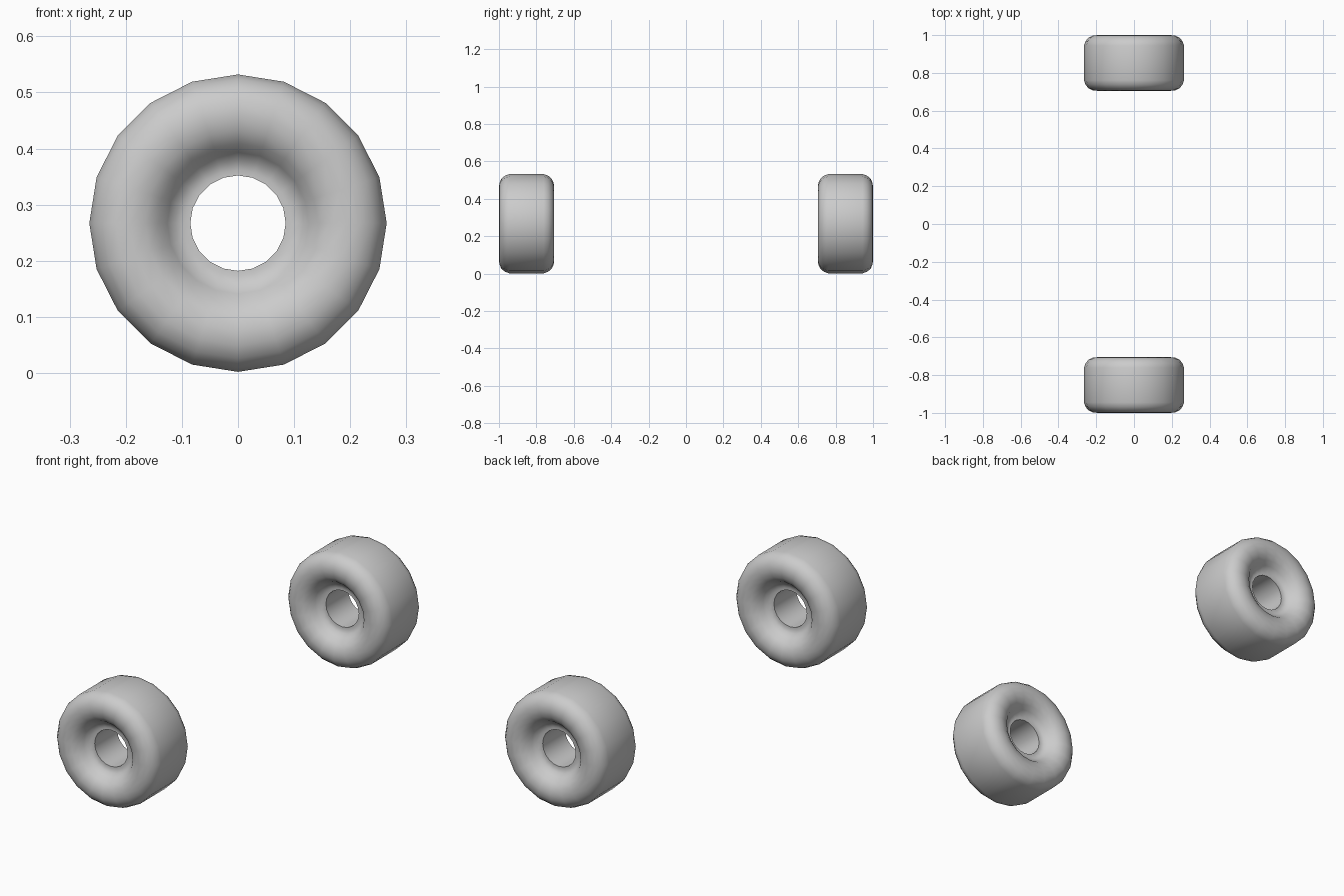
import bpy, bmesh, math

if "Cube" in bpy.data.objects:
    bpy.data.objects.remove(bpy.data.objects["Cube"])

SIDES = 20
AXLE_Z = 0.267
WHEEL_Y = 0.8525

# Half of the tyre section: (radius, distance from the wheel's middle plane)
HALF = [(0.085, 0.083), (0.095, 0.083), (0.112, 0.088), (0.126, 0.104),
        (0.142, 0.126), (0.165, 0.141), (0.192, 0.1475), (0.218, 0.145),
        (0.241, 0.134), (0.257, 0.115), (0.265, 0.092)]


def wheel(name, y):
    # Closed section, mirrored across the middle plane, spun around the axle
    section = HALF + [(r, -d) for r, d in reversed(HALF)]
    bm = bmesh.new()
    rings = []
    for i in range(SIDES):
        a = 2 * math.pi * i / SIDES
        rings.append([bm.verts.new((r * math.sin(a), d, r * math.cos(a)))
                      for r, d in section])
    n = len(section)
    for i in range(SIDES):
        a, b = rings[i], rings[(i + 1) % SIDES]
        for j in range(n):
            k = (j + 1) % n
            bm.faces.new((a[j], a[k], b[k], b[j]))
    bmesh.ops.recalc_face_normals(bm, faces=bm.faces)
    mesh = bpy.data.meshes.new(name)
    bm.to_mesh(mesh)
    bm.free()
    obj = bpy.data.objects.new(name, mesh)
    bpy.context.collection.objects.link(obj)
    obj.location = (0, y, AXLE_Z)
    bpy.ops.object.select_all(action='DESELECT')
    obj.select_set(True)
    bpy.context.view_layer.objects.active = obj
    bpy.ops.object.shade_smooth_by_angle(angle=math.radians(50))


# Front and back wheels
wheel("front_wheel", -WHEEL_Y)
wheel("back_wheel", WHEEL_Y)
